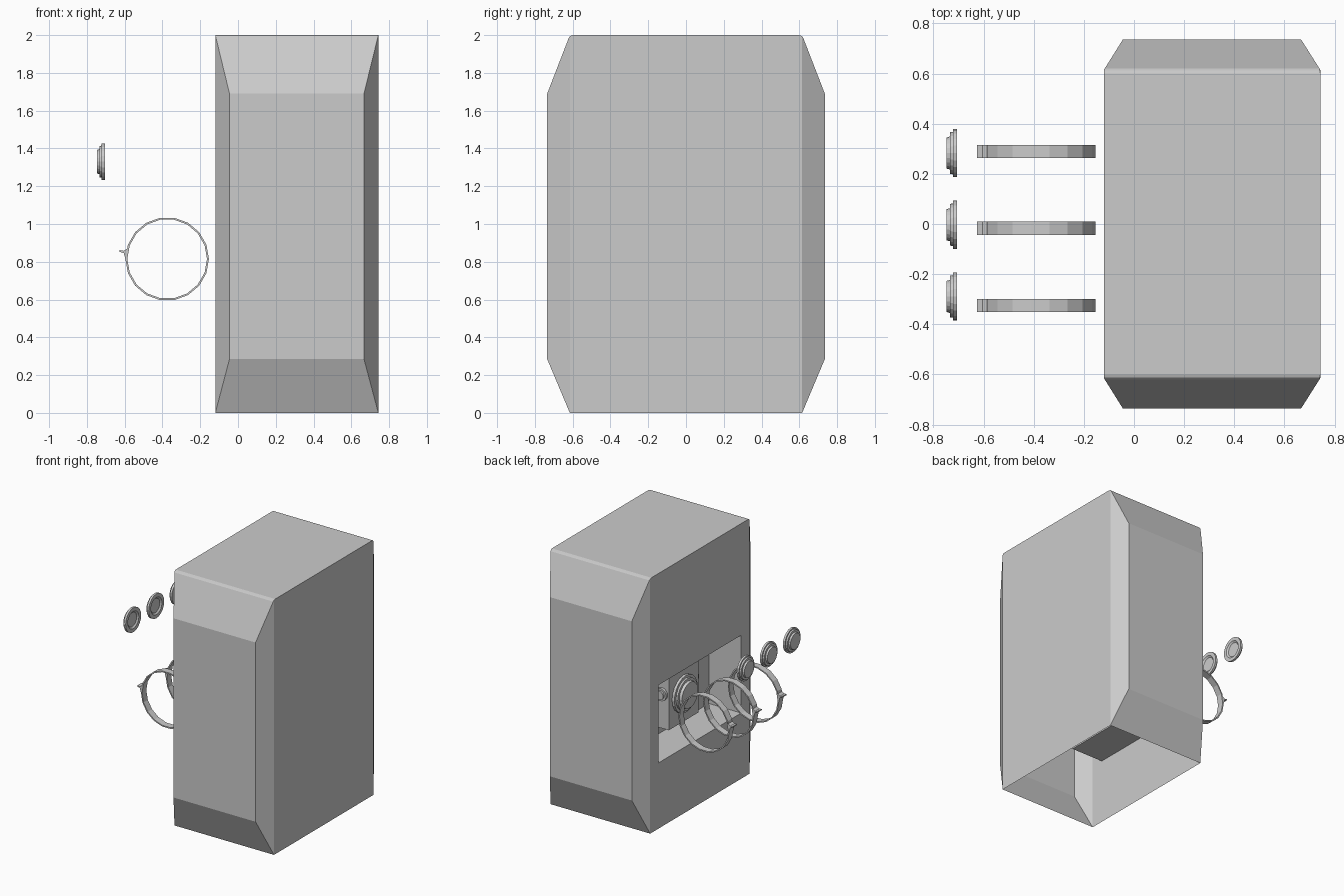
import bpy, bmesh, math

if "Cube" in bpy.data.objects:
    bpy.data.objects.remove(bpy.data.objects["Cube"])

def finish(name, bm):
    bmesh.ops.remove_doubles(bm, verts=bm.verts, dist=1e-5)
    me = bpy.data.meshes.new(name)
    bm.to_mesh(me)
    bm.free()
    ob = bpy.data.objects.new(name, me)
    bpy.context.collection.objects.link(ob)
    return ob

def face(bm, *pts):
    return bm.faces.new([bm.verts.new(p) for p in pts])

def box(name, x0, x1, y0, y1, z0, z1):
    bm = bmesh.new()
    bmesh.ops.create_cube(bm, size=1)
    for v in bm.verts:
        v.co.x = x0 if v.co.x < 0 else x1
        v.co.y = y0 if v.co.y < 0 else y1
        v.co.z = z0 if v.co.z < 0 else z1
    return finish(name, bm)

def lathe(name, profile, centre, axis='X', n=20):
    """Revolve (offset, radius) points about the x or y axis."""
    bm = bmesh.new()
    rings = []
    for d, r in profile:
        ring = []
        for i in range(n):
            a = 2 * math.pi * i / n
            p, q = r * math.cos(a), r * math.sin(a)
            co = (d, p, q) if axis == 'X' else (p, d, q)
            ring.append(bm.verts.new([c + k for c, k in zip(co, centre)]))
        rings.append(ring)
    for a, b in zip(rings, rings[1:]):
        for i in range(n):
            j = (i + 1) % n
            bm.faces.new((a[i], a[j], b[j], b[i]))
    bm.faces.new(rings[0])
    bm.faces.new(rings[-1])
    bmesh.ops.recalc_face_normals(bm, faces=bm.faces)
    return finish(name, bm)

# Housing: open-bottomed shell with tapered ends
X0, X1, Y, YE, H = -0.12, 0.743, 0.615, 0.735, 2.0
RY, RZ0, RZ1, RX = 0.512, 0.515, 1.125, 0.16
bm = bmesh.new()
face(bm, (X1, -Y, 0), (X1, Y, 0), (X1, Y, H), (X1, -Y, H))
face(bm, (X0, -Y, H), (X1, -Y, H), (X1, Y, H), (X0, Y, H))
for s in (-1, 1):
    outer = [(X0, s*Y, 0), (X1, s*Y, 0), (X1, s*Y, H), (X0, s*Y, H)]
    inner = [(-0.045, s*YE, 0.285), (0.667, s*YE, 0.285),
             (0.667, s*YE, 1.69), (-0.045, s*YE, 1.69)]
    face(bm, *inner)
    for i in range(4):
        j = (i + 1) % 4
        face(bm, outer[i], outer[j], inner[j], inner[i])

# Window frame in the left wall, with the recess behind it
wall = [(X0, -Y, 0), (X0, Y, 0), (X0, Y, H), (X0, -Y, H)]
hole = [(X0, -RY, RZ0), (X0, RY, RZ0), (X0, RY, RZ1), (X0, -RY, RZ1)]
back = [(RX, y, z) for _, y, z in hole]
face(bm, *back)
for i in range(4):
    j = (i + 1) % 4
    face(bm, wall[i], wall[j], hole[j], hole[i])
    face(bm, hole[i], hole[j], back[j], back[i])
bmesh.ops.remove_doubles(bm, verts=bm.verts, dist=1e-5)
bmesh.ops.recalc_face_normals(bm, faces=bm.faces)
edges = [e for e in bm.edges
         if all(abs(v.co.z - H) < 1e-4 for v in e.verts)
         and abs(e.verts[0].co.y - e.verts[1].co.y) < 1e-4]
bmesh.ops.bevel(bm, geom=edges, offset=0.015, segments=2, profile=0.5, affect='EDGES')
finish("housing", bm)

# Mechanism inside the recess, with a front knob and side knobs
box("mechanism_block", 0.03, RX, -0.2, 0.17, 0.6, RZ1)
knob = [(0.03, 0.145), (0.01, 0.145), (0.01, 0.125),
        (-0.005, 0.125), (-0.005, 0.105), (-0.025, 0.1)]
lathe("front_knob", knob, (0, -0.015, 0.82))
for s in (-1, 1):
    prof = [(0, 0.05), (s*0.02, 0.05), (s*0.02, 0.035), (s*0.035, 0.035)]
    lathe("side_knob", prof, (0.09, 0.17 if s > 0 else -0.2, 0.87), 'Y', 16)

# Three stepped dials floating in front of the recess, hollow at the back
dial = [(-0.715, 0.055), (-0.705, 0.068), (-0.705, 0.096), (-0.722, 0.096),
        (-0.722, 0.085), (-0.734, 0.083), (-0.734, 0.066), (-0.747, 0.062)]
for y in (0.283, -0.003, -0.289):
    lathe("dial", dial, (0, y, 1.33))

# Three thin hoops, each with a small pointer
CX, CZ, N = -0.375, 0.815, 18
for y in (0.289, -0.017, -0.325):
    h = 0.0265
    bm = bmesh.new()
    for i in range(N):
        a, b = 2 * math.pi * i / N, 2 * math.pi * (i + 1) / N
        def pt(t, r, s):
            return (CX + r * math.cos(t), y + s * h, CZ + r * math.sin(t))
        for r in (0.221, 0.211):
            face(bm, pt(a, r, -1), pt(b, r, -1), pt(b, r, 1), pt(a, r, 1))
        for s in (-1, 1):
            face(bm, pt(a, 0.211, s), pt(b, 0.211, s), pt(b, 0.221, s), pt(a, 0.221, s))
    bmesh.ops.remove_doubles(bm, verts=bm.verts, dist=1e-5)
    bmesh.ops.recalc_face_normals(bm, faces=bm.faces)
    finish("hoop", bm)

    bm = bmesh.new()
    tip = [(-0.58, 0.875), (-0.605, 0.858), (-0.627, 0.862),
           (-0.627, 0.853), (-0.605, 0.846), (-0.592, 0.8)]
    lo = [bm.verts.new((x, y - h, z)) for x, z in tip]
    hi = [bm.verts.new((x, y + h, z)) for x, z in tip]
    bm.faces.new(lo)
    bm.faces.new(hi)
    for i in range(len(tip)):
        j = (i + 1) % len(tip)
        bm.faces.new((lo[i], lo[j], hi[j], hi[i]))
    bmesh.ops.recalc_face_normals(bm, faces=bm.faces)
    finish("hoop_pointer", bm)
